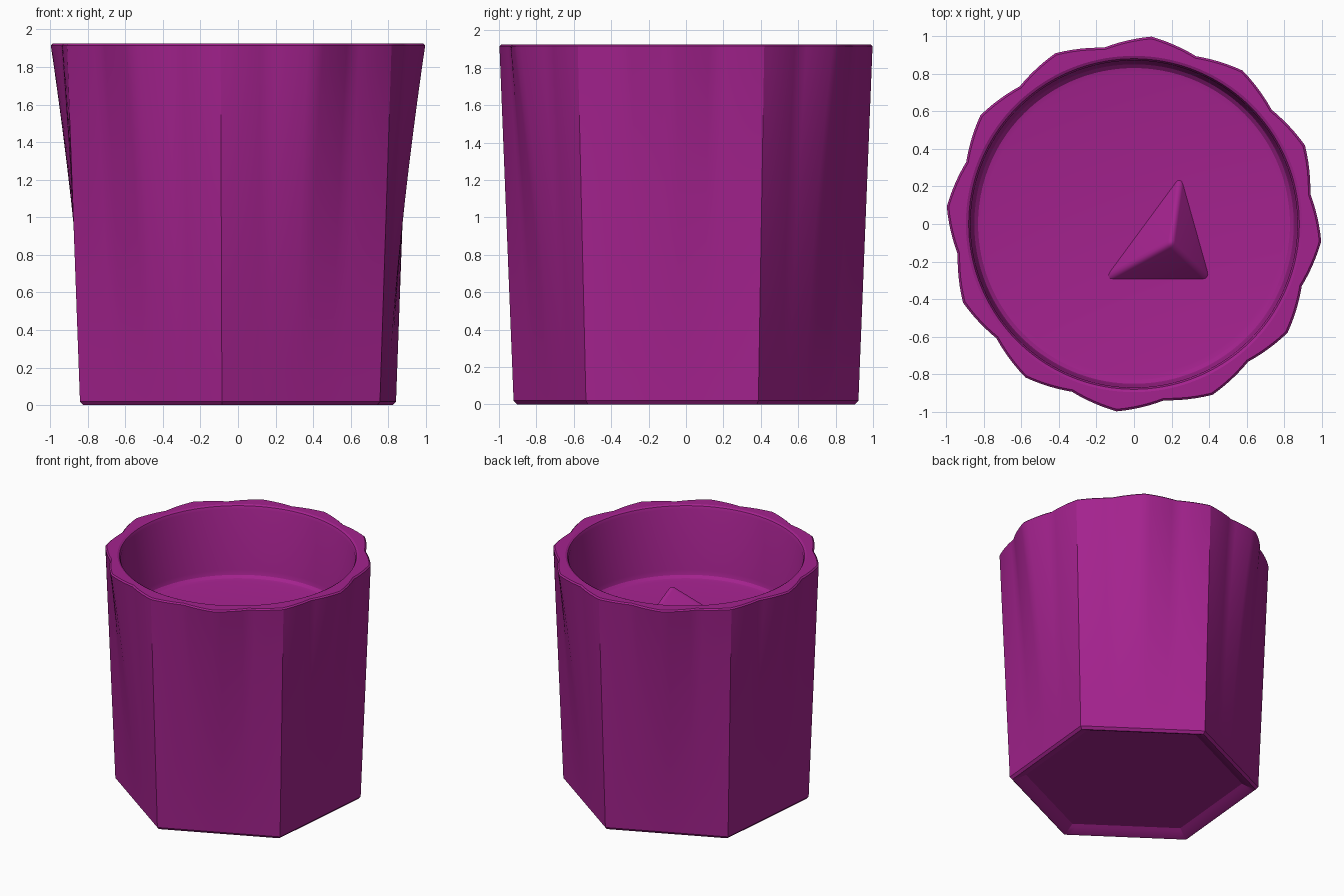
import bpy, bmesh, math
from math import cos, radians, pi

if "Cube" in bpy.data.objects:
    bpy.data.objects.remove(bpy.data.objects["Cube"], do_unlink=True)

HEIGHT, FLOOR, STEPS = 1.925, 1.34, 144
TURN = radians(24.7)

magenta = bpy.data.materials.new("magenta")
magenta.use_nodes = True
COLOUR = (0.37, 0.016, 0.27, 1)
magenta.diffuse_color = COLOUR
magenta.node_tree.nodes["Principled BSDF"].inputs["Base Color"].default_value = COLOUR


def add_object(name, bm, angle):
    bmesh.ops.recalc_face_normals(bm, faces=bm.faces)
    mesh = bpy.data.meshes.new(name)
    bm.to_mesh(mesh)
    bm.free()
    mesh.materials.append(magenta)
    obj = bpy.data.objects.new(name, mesh)
    bpy.context.collection.objects.link(obj)
    bpy.ops.object.select_all(action="DESELECT")
    obj.select_set(True)
    bpy.context.view_layer.objects.active = obj
    bpy.ops.object.shade_smooth_by_angle(angle=radians(angle))
    return obj


def outer_radius(a, z):
    """Six-sided at the base, blending to a twelve-pointed star at the rim."""
    t = z / HEIGHT
    hexagon = cos(pi / 6) / cos(a % (pi / 3) - pi / 6)
    near = abs(a % (pi / 6) - pi / 12) / (pi / 12)
    star = 0.951 + 0.049 * near
    s = t ** 1.55
    return (0.925 + 0.077 * t) * (hexagon * (1 - s) + star * s)


def ring(bm, radius, z):
    verts = []
    for i in range(STEPS):
        a = 2 * pi * i / STEPS
        r = radius(a)
        verts.append(bm.verts.new((r * cos(a + TURN), r * math.sin(a + TURN), z)))
    return verts


# Pot body: recessed base, faceted wall, rounded rim, round cavity
bm = bmesh.new()
rings = []
for scale, z in [(0.87, 0.045), (0.9, 0.03), (0.96, 0.004), (0.98, 0)]:
    rings.append(ring(bm, lambda a: scale * outer_radius(a, 0), z))
for k in range(17):
    z = 0.02 + (HEIGHT - 0.03) * k / 16
    rings.append(ring(bm, lambda a: outer_radius(a, z), z))
rings.append(ring(bm, lambda a: outer_radius(a, HEIGHT) - 0.012, HEIGHT))
for r, z in [(0.895, HEIGHT), (0.88, HEIGHT - 0.008), (0.87, HEIGHT - 0.03),
             (0.86, FLOOR + 0.06), (0.85, FLOOR + 0.025), (0.83, FLOOR + 0.006), (0.8, FLOOR)]:
    rings.append(ring(bm, lambda a: r, z))
for low, high in zip(rings, rings[1:]):
    for i in range(STEPS):
        j = (i + 1) % STEPS
        bm.faces.new((low[i], low[j], high[j], high[i]))
bm.faces.new(rings[0])
bm.faces.new(rings[-1])
add_object("pot_body", bm, 24)

# Pointed fin on the cavity floor
bm = bmesh.new()
base = [bm.verts.new((x, y, FLOOR - 0.01)) for x, y in [(-0.17, -0.3), (0.41, -0.3), (0.25, 0.27)]]
tip = bm.verts.new((0.2, -0.1, FLOOR + 0.25))
bm.faces.new(base)
for i in range(3):
    bm.faces.new((base[i], base[(i + 1) % 3], tip))
ridges = list(tip.link_edges)
bmesh.ops.bevel(bm, geom=ridges, offset=0.03, segments=4, profile=0.5, affect="EDGES")
add_object("floor_fin", bm, 50)
